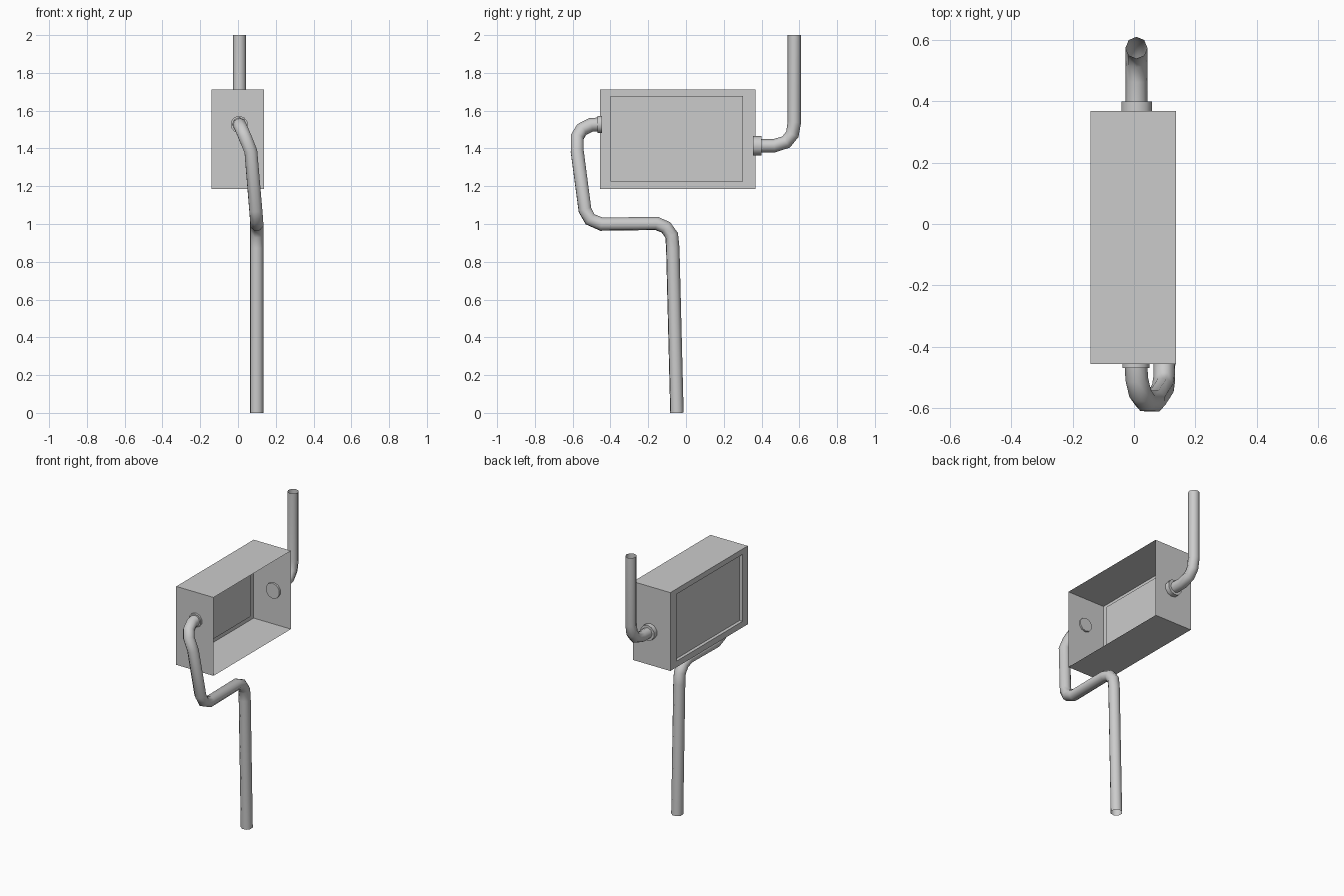
import bpy, bmesh, math
from mathutils import Matrix, Vector

if "Cube" in bpy.data.objects:
    bpy.data.objects.remove(bpy.data.objects["Cube"])


def new_object(name, bm):
    mesh = bpy.data.meshes.new(name)
    bm.to_mesh(mesh)
    bm.free()
    ob = bpy.data.objects.new(name, mesh)
    bpy.context.collection.objects.link(ob)
    return ob


def activate(ob):
    bpy.ops.object.select_all(action='DESELECT')
    ob.select_set(True)
    bpy.context.view_layer.objects.active = ob


def pipe(name, points, radius):
    # open-ended eight-sided tube along a path
    cu = bpy.data.curves.new(name, 'CURVE')
    cu.dimensions = '3D'
    cu.bevel_depth = radius
    cu.bevel_resolution = 2
    cu.use_fill_caps = False
    sp = cu.splines.new('POLY')
    sp.points.add(len(points) - 1)
    for p, co in zip(sp.points, points):
        p.co = (*co, 1)
    ob = bpy.data.objects.new(name, cu)
    bpy.context.collection.objects.link(ob)
    activate(ob)
    bpy.ops.object.convert(target='MESH')
    bpy.ops.object.shade_smooth_by_angle(angle=math.radians(60))


def collar(name, x, z, y0, y1, radius):
    bm = bmesh.new()
    m = Matrix.Translation((x, (y0 + y1) / 2, z)) @ Matrix.Rotation(math.pi / 2, 4, 'X')
    bmesh.ops.create_cone(bm, cap_ends=True, segments=10, radius1=radius,
                          radius2=radius, depth=abs(y1 - y0), matrix=m)
    activate(new_object(name, bm))
    bpy.ops.object.shade_smooth_by_angle(angle=math.radians(50))


# Box housing: thin sheet, open on the +x side
lo, hi = Vector((-0.141, -0.456, 1.185)), Vector((0.137, 0.368, 1.713))
bm = bmesh.new()
bmesh.ops.create_cube(bm, size=1)
for v in bm.verts:
    v.co = [(hi if c > 0 else lo)[i] for i, c in enumerate(v.co)]
bm.normal_update()
back = [f for f in bm.faces if f.normal.x > 0.9]
bmesh.ops.delete(bm, geom=back, context='FACES_ONLY')

# Recessed panel on the -x side
panel = [f for f in bm.faces if f.normal.x < -0.9][0]
bmesh.ops.inset_region(bm, faces=[panel], thickness=0.05)
for v in panel.verts:
    v.co.y = -0.40 if v.co.y < -0.04 else 0.302
    v.co.z = 1.226 if v.co.z < 1.45 else 1.677
panel = bmesh.ops.extrude_discrete_faces(bm, faces=[panel])['faces'][0]
for v in panel.verts:
    v.co.x += 0.022
new_object("box_housing", bm)

# Upper pipe, rising from the rear wall
pipe("upper_pipe", [(0.008, y, z) for y, z in (
    (0.36, 1.414), (0.466, 1.414), (0.53, 1.434), (0.563, 1.475),
    (0.574, 1.54), (0.574, 2.0))], 0.0355)
collar("upper_collar", 0.009, 1.414, 0.355, 0.399, 0.052)

# Lower pipe, bending down from the front wall to the ground
pipe("lower_pipe", [
    (0.006, -0.448, 1.528), (0.009, -0.505, 1.524), (0.020, -0.552, 1.500),
    (0.037, -0.576, 1.460), (0.068, -0.576, 1.385), (0.094, -0.535, 1.075),
    (0.098, -0.508, 1.025), (0.099, -0.447, 0.999), (0.099, -0.156, 1.003),
    (0.099, -0.106, 0.982), (0.099, -0.076, 0.940), (0.099, -0.070, 0.873),
    (0.099, -0.048, 0.0)], 0.037)
collar("lower_collar", 0.006, 1.527, -0.469, -0.445, 0.046)
